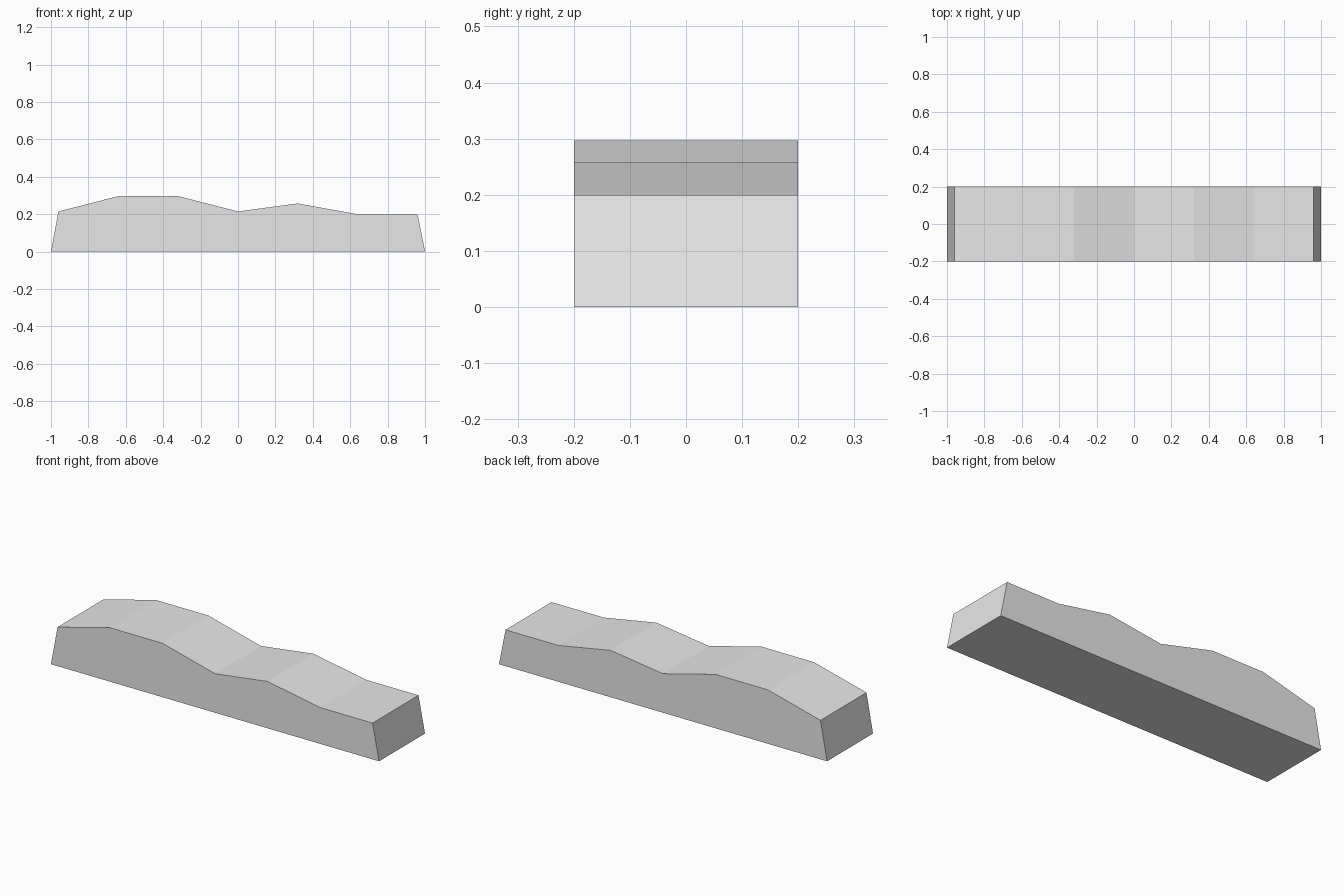
import bpy
import bmesh

cube = bpy.data.objects.get("Cube")
if cube:
    bpy.data.objects.remove(cube, do_unlink=True)

# Plain light grey
GREY = (0.8, 0.8, 0.8, 1.0)
mat = bpy.data.materials.new("light_grey")
mat.use_nodes = True
mat.diffuse_color = GREY
bsdf = next(n for n in mat.node_tree.nodes if n.type == "BSDF_PRINCIPLED")
bsdf.inputs["Base Color"].default_value = GREY

HALF_WIDTH = 0.2
STEP = 0.32

# Side outline: evenly spaced crest heights between two sloping ends
heights = [0.215, 0.297, 0.297, 0.215, 0.258, 0.2, 0.2]
outline = [(-1, 0)]
outline += [((i - 3) * STEP, h) for i, h in enumerate(heights)]
outline += [(1, 0)]

# Undulating barrier: the outline extruded front to back
bm = bmesh.new()
face = bm.faces.new([bm.verts.new((x, -HALF_WIDTH, z)) for x, z in outline])
extruded = bmesh.ops.extrude_face_region(bm, geom=[face], use_keep_orig=True)
moved = [v for v in extruded["geom"] if isinstance(v, bmesh.types.BMVert)]
bmesh.ops.translate(bm, verts=moved, vec=(0, 2 * HALF_WIDTH, 0))
bmesh.ops.recalc_face_normals(bm, faces=bm.faces)

mesh = bpy.data.meshes.new("wavy_block")
bm.to_mesh(mesh)
bm.free()
mesh.materials.append(mat)
block = bpy.data.objects.new("wavy_block", mesh)
bpy.context.collection.objects.link(block)
